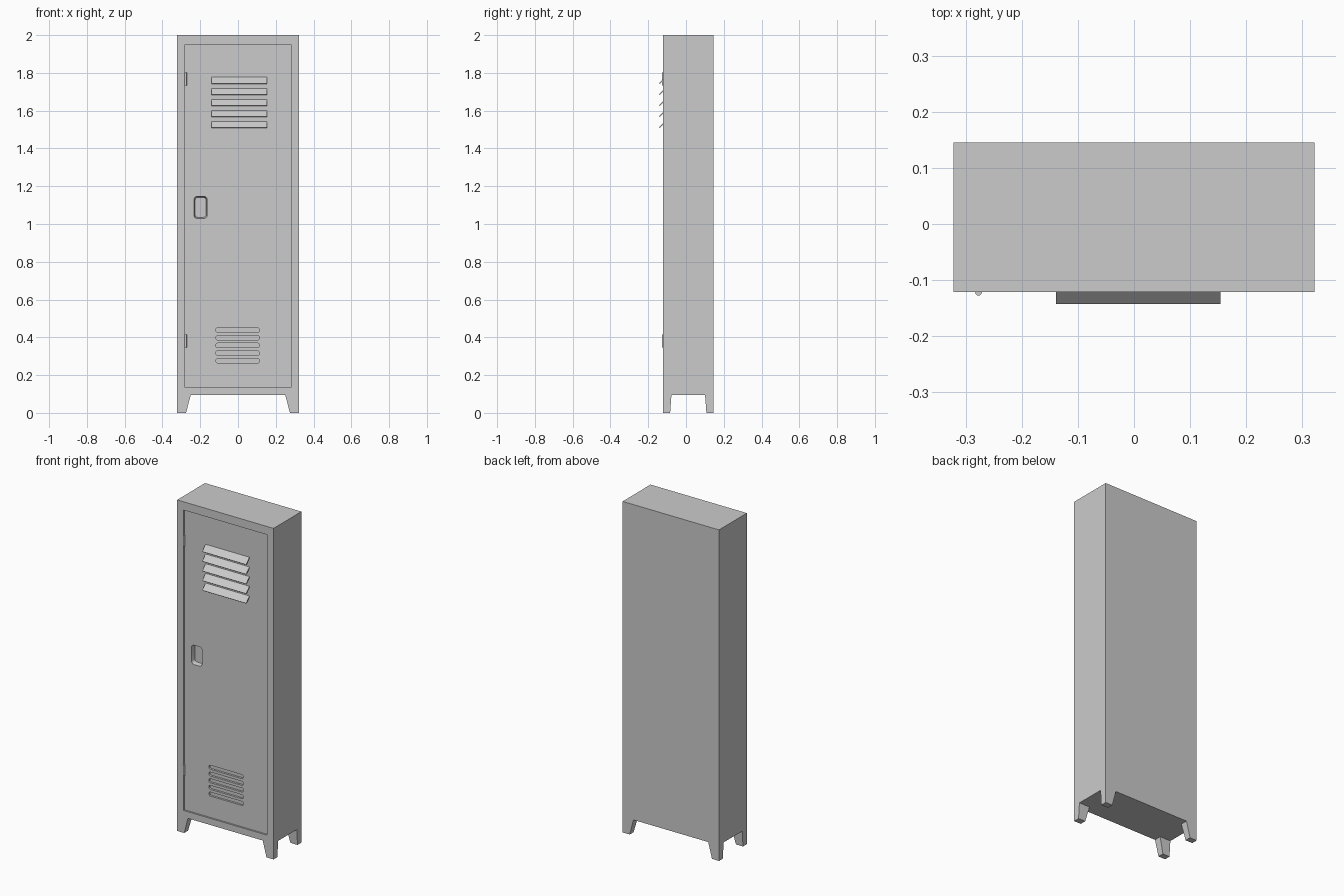
import bpy, bmesh, math

if "Cube" in bpy.data.objects:
    bpy.data.objects.remove(bpy.data.objects["Cube"])

HALF_W = 0.322
FRONT, BACK = -0.121, 0.145
BASE, TOP = 0.095, 2.0
DOOR_Y = -0.111          # face of the recessed door


def loft(name, rings):
    """Closed solid joining rings with equal point counts."""
    bm = bmesh.new()
    loops = [[bm.verts.new(p) for p in r] for r in rings]
    n = len(loops[0])
    for a, b in zip(loops, loops[1:]):
        for i in range(n):
            j = (i + 1) % n
            bm.faces.new((a[i], a[j], b[j], b[i]))
    bm.faces.new(loops[0])
    bm.faces.new(loops[-1])
    bmesh.ops.recalc_face_normals(bm, faces=bm.faces)
    mesh = bpy.data.meshes.new(name)
    bm.to_mesh(mesh)
    bm.free()
    ob = bpy.data.objects.new(name, mesh)
    bpy.context.collection.objects.link(ob)
    return ob


def rect(x0, x1, y0, y1, z):
    return [(x0, y0, z), (x1, y0, z), (x1, y1, z), (x0, y1, z)]


def rounded(cx, cz, w, h, r, y, steps=5):
    """Rounded rectangle facing the front."""
    pts = []
    for k, (sx, sz) in enumerate([(1, 1), (-1, 1), (-1, -1), (1, -1)]):
        for s in range(steps + 1):
            a = math.pi / 2 * (k + s / steps)
            pts.append((cx + sx * (w / 2 - r) + r * math.cos(a), y,
                        cz + sz * (h / 2 - r) + r * math.sin(a)))
    return pts


def activate(ob):
    bpy.ops.object.select_all(action='DESELECT')
    ob.select_set(True)
    bpy.context.view_layer.objects.active = ob


def cut(target, cutter):
    mod = target.modifiers.new("cut", 'BOOLEAN')
    mod.operation = 'DIFFERENCE'
    mod.solver = 'EXACT'
    mod.object = cutter
    activate(target)
    bpy.ops.object.modifier_apply(modifier=mod.name)
    bpy.data.objects.remove(cutter, do_unlink=True)


# Cabinet body with recessed door
body = loft("cabinet_body", [rect(-HALF_W, HALF_W, FRONT, BACK, z) for z in (BASE, TOP)])
cut(body, loft("door_cutter", [rect(-0.28, 0.28, -0.2, DOOR_Y, z) for z in (0.135, 1.95)]))

# Finger-pull pocket, slightly tapered
cut(body, loft("pull_cutter", [
    rounded(-0.198, 1.088, 0.070, 0.117, 0.017, -0.15),
    rounded(-0.198, 1.088, 0.070, 0.117, 0.017, DOOR_Y),
    rounded(-0.198, 1.088, 0.058, 0.105, 0.014, -0.085)]))

# Lower vent slots
for i in range(5):
    z = 0.276 + i * 0.0405
    cut(body, loft("slot_cutter", [
        rounded(-0.002, z, 0.229, 0.024, 0.009, y, 4) for y in (-0.15, -0.099)]))
activate(body)
bpy.ops.object.shade_smooth_by_angle(angle=math.radians(30))

# Upper louvre slats, sloping outward and down
for i in range(5):
    z = 1.507 + i * 0.0585
    section = [(-0.139, z), (-0.143, z + 0.004), (-0.109, z + 0.038), (-0.105, z + 0.034)]
    loft(f"louvre_slat_{i + 1}", [[(x, y, h) for y, h in section] for x in (-0.139, 0.154)])

# Hinge barrels
for name, z in (("upper_hinge", 1.767), ("lower_hinge", 0.38)):
    bpy.ops.mesh.primitive_cylinder_add(vertices=16, radius=0.006, depth=0.068,
                                        location=(-0.277, -0.1215, z))
    bpy.context.object.name = name
    bpy.ops.object.shade_smooth_by_angle(angle=math.radians(40))

# Tapered corner legs
for yname, y, sy in (("front", FRONT, 1), ("back", BACK, -1)):
    for xname, sx in (("left", -1), ("right", 1)):
        loft(f"{yname}_{xname}_leg", [
            rect(sx * HALF_W, sx * (HALF_W - w), y, y + sy * d, z)
            for w, d, z in ((0.047, 0.037, 0), (0.072, 0.044, BASE))])
